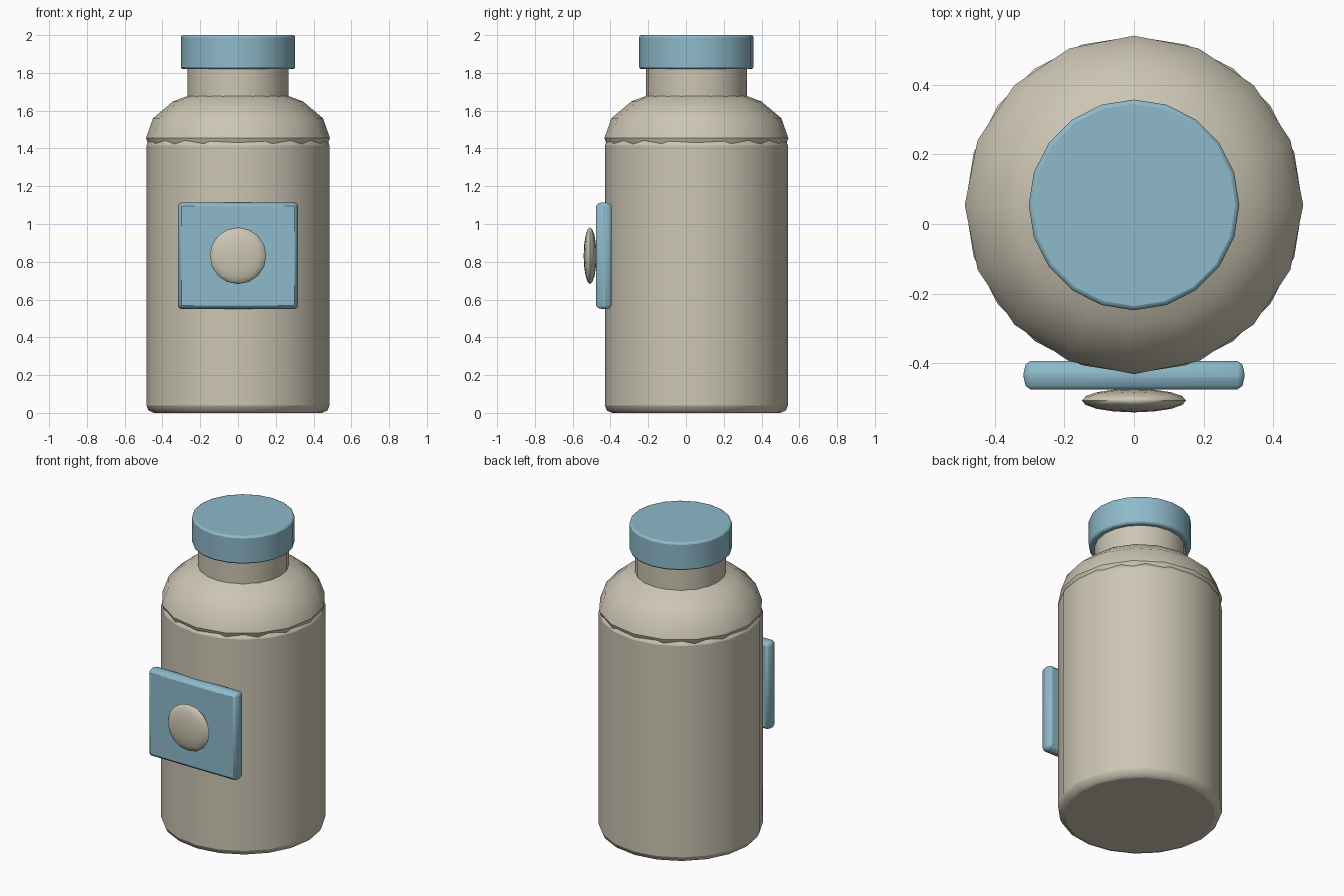
import bpy
import math

cube = bpy.data.objects.get("Cube")
if cube:
    bpy.data.objects.remove(cube)


def material(name, rgb):
    m = bpy.data.materials.new(name)
    m.use_nodes = True
    m.diffuse_color = (*rgb, 1)
    m.node_tree.nodes["Principled BSDF"].inputs["Base Color"].default_value = (*rgb, 1)
    return m


BEIGE = material("warm beige", (0.60, 0.56, 0.45))
BLUE = material("soft blue", (0.27, 0.49, 0.59))
AXIS_Y = 0.055  # the bottle axis sits behind the centre


def finish(name, mat, scale=(1, 1, 1), bevel=0, segments=2):
    """Name, scale, colour, bevel and shade the active object."""
    ob = bpy.context.object
    ob.name = name
    ob.data.materials.append(mat)
    ob.scale = scale
    bpy.ops.object.transform_apply(location=False, rotation=False, scale=True)
    if bevel:
        mod = ob.modifiers.new("soft edges", "BEVEL")
        mod.width = bevel
        mod.segments = segments
        mod.limit_method = "ANGLE"
        mod.angle_limit = math.radians(40)
    bpy.ops.object.shade_smooth_by_angle(angle=math.radians(35))
    return ob


def cylinder(name, mat, radius, bottom, top, bevel):
    bpy.ops.mesh.primitive_cylinder_add(
        vertices=20, radius=radius, depth=top - bottom,
        location=(0, AXIS_Y, (top + bottom) / 2))
    return finish(name, mat, bevel=bevel)


def ball(name, mat, location, radii):
    bpy.ops.mesh.primitive_uv_sphere_add(
        segments=16, ring_count=8, radius=1, location=location)
    return finish(name, mat, scale=radii)


# Bottle: body, domed shoulder, neck and cap
cylinder("body", BEIGE, 0.485, 0, 1.455, 0.04)
ball("shoulder", BEIGE, (0, AXIS_Y, 1.455), (0.487, 0.487, 0.274))
cylinder("neck", BEIGE, 0.268, 1.58, 1.85, 0)
cylinder("cap", BLUE, 0.303, 1.82, 2.0, 0.012)

# Front label plate: bevelled thin, then stretched in depth
bpy.ops.mesh.primitive_cube_add(size=1, location=(0, -0.435, 0.832))
plate = finish("label_plate", BLUE, scale=(0.636, 0.045, 0.566), bevel=0.02)
plate.scale.y = 0.082 / 0.045

# Round button on the plate
ball("button", BEIGE, (0, -0.508, 0.832), (0.15, 0.034, 0.15))
